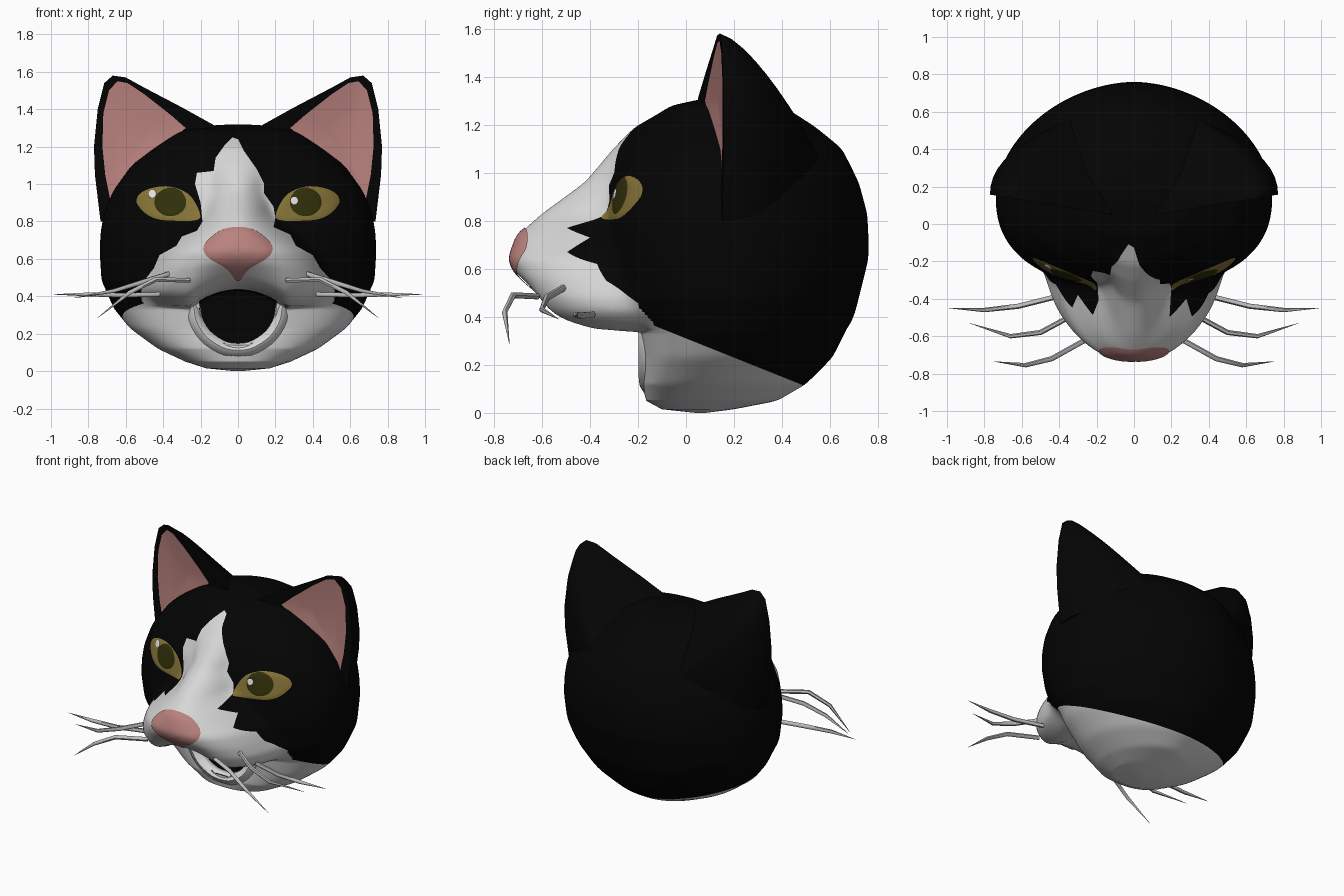
import bpy, bmesh, math
from mathutils import Vector
from mathutils.bvhtree import BVHTree

if "Cube" in bpy.data.objects:
    bpy.data.objects.remove(bpy.data.objects["Cube"])

def material(name, r, g, b):
    m = bpy.data.materials.new(name)
    m.diffuse_color = (r, g, b, 1)
    m.use_nodes = True
    m.node_tree.nodes["Principled BSDF"].inputs["Base Color"].default_value = m.diffuse_color
    return m

BLACK = material("black fur", .0012, .0012, .0012)
WHITE = material("white fur", .68, .68, .68)
PINK = material("pink skin", .49, .225, .21)
IRIS = material("olive iris", .24, .175, .04)
PUPIL = material("dark olive pupil", .032, .03, .003)
GREY = material("whisker grey", .5, .5, .5)
GLINT = material("eye glint", .8, .8, .8)

def smooth(ob, angle):
    bpy.ops.object.select_all(action='DESELECT')
    ob.select_set(True)
    bpy.context.view_layer.objects.active = ob
    if ob.type == 'CURVE':
        bpy.ops.object.convert(target='MESH')
    bpy.ops.object.shade_smooth_by_angle(angle=math.radians(angle))

def finish(name, bm, mats, angle):
    bmesh.ops.recalc_face_normals(bm, faces=bm.faces)
    me = bpy.data.meshes.new(name)
    bm.to_mesh(me)
    ob = bpy.data.objects.new(name, me)
    bpy.context.collection.objects.link(ob)
    for m in mats:
        me.materials.append(m)
    smooth(ob, angle)

def bridge(bm, a, b, mat=0):
    n = len(a)
    for i in range(n):
        f = bm.faces.new((a[i], a[(i + 1) % n], b[(i + 1) % n], b[i]))
        f.material_index = mat

def inside(x, z, poly):
    hit = False
    for (x1, z1), (x2, z2) in zip(poly, poly[1:] + poly[:1]):
        if (z1 > z) != (z2 > z) and x < x1 + (z - z1) * (x2 - x1) / (z2 - z1):
            hit = not hit
    return hit

def lerp_table(table, z):
    for p, q in zip(table, table[1:]):
        if z <= q[0]:
            t = (z - p[0]) / (q[0] - p[0])
            return [u + (v - u) * t for u, v in zip(p[1:], q[1:])]
    return table[-1][1:]

# Skull sections: height, half width, middle y, back y, front y
SKULL = [(0, .02, .06, .08, .04), (.015, .17, .06, .2, -.1), (.05, .28, .08, .38, -.165),
         (.12, .43, .1, .5, -.185), (.23, .58, .12, .61, -.185), (.33, .66, .14, .66, -.2),
         (.35, .67, .14, .67, -.21), (.38, .685, .14, .69, -.23), (.42, .7, .15, .705, -.27),
         (.48, .73, .15, .72, -.3), (.56, .735, .15, .74, -.32), (.64, .74, .15, .76, -.34),
         (.74, .735, .15, .76, -.34), (.83, .72, .15, .755, -.33), (.96, .67, .15, .72, -.31),
         (1.1, .57, .15, .65, -.25), (1.19, .45, .15, .54, -.18), (1.28, .32, .16, .4, -.06),
         (1.31, .2, .17, .27, .08), (1.32, .02, .17, .19, .15)]
# Muzzle sections: height, front y, half width, squareness
MUZZLE = [(.33, -.18, .3, 3), (.35, -.45, .42, 3), (.38, -.55, .46, 3), (.42, -.6, .5, 3),
          (.48, -.645, .5, 3), (.56, -.7, .47, 2.8), (.64, -.735, .44, 2.5), (.74, -.7, .34, 2.1),
          (.83, -.6, .23, 2), (.96, -.42, .2, 2), (1.1, -.3, .25, 2), (1.19, -.21, .25, 2),
          (1.28, -.04, .2, 2), (1.3, .2, .2, 2)]
# Outline of the white blaze and cheeks, seen from the front
BLAZE = [(-.03, 1.25), (0, 1.24), (.03, 1.18), (.1, 1.08), (.14, 1), (.14, .95), (.19, .88),
         (.2, .82), (.19, .77), (.28, .73), (.31, .67), (.4, .62), (.44, .55), (.52, .46),
         (.5, .3), (-.5, .3), (-.52, .46), (-.45, .55), (-.42, .62), (-.33, .67), (-.3, .72),
         (-.22, .75), (-.19, .8), (-.2, .9), (-.23, 1), (-.22, 1.06), (-.13, 1.07),
         (-.12, 1.14), (-.07, 1.21)]

def in_mouth(x, y, z):
    if not -.26 < y < -.05 or abs(x) > .2 or z > .5:
        return False
    return z > .33 or (x / .2) ** 2 + ((z - .33) / .19) ** 2 < 1

def cut(faces, co, no):
    geom = faces + list({e for f in faces for e in f.edges}) + list({v for f in faces for v in f.verts})
    bmesh.ops.bisect_plane(bm, geom=geom, plane_co=co, plane_no=no, dist=1e-5)

# Head: lofted sections with an open mouth
levels = [SKULL[-1][0]]
for p, q in zip(SKULL, SKULL[1:]):
    span = .28 if p[0] == .33 else max(abs(u - v) for u, v in zip(p, q))
    n = math.ceil(span / .014)
    levels += [p[0] + (q[0] - p[0]) * i / n for i in range(n)]
N = 320
bm = bmesh.new()
rings, mouth = [], set()
for z in sorted(levels):
    w, ym, yb, yf = lerp_table(SKULL, z)
    my, mw, mp = lerp_table(MUZZLE, z)
    ring = []
    for i in range(N):
        t = 2 * math.pi * i / N
        a = t - .4 * math.sin(t)
        s, c = abs(math.sin(a)), math.cos(a)
        d, e = (ym - yf, 2.4) if c > 0 else (yb - ym, 1.85)
        r = ((s / w) ** e + (abs(c) / d) ** e) ** (-1 / e)
        if c > 0 and z >= .33 and ym - my > .01:
            m = ((s / mw) ** mp + (c / (ym - my)) ** mp) ** (-1 / mp)
            r = (r ** 18 + m ** 18) ** (1 / 18)
        x, y, h = r * math.sin(a), ym - r * c, z
        if y < -.05 and abs(x) < .26:  # arched upper lip
            ramp = (z - .15) / .18 if z < .33 else (.6 - z) / .25
            h += .1 * (1 - (x / .26) ** 2) * min(1, max(0, ramp))
        hollow = in_mouth(x, y, h)
        v = bm.verts.new((x, y + (.12 if hollow else 0), h))
        if hollow:
            mouth.add(v)
        ring.append(v)
    rings.append(ring)
for a, b in zip(rings, rings[1:]):
    bridge(bm, a, b)
bm.faces.new(rings[0])
bm.faces.new(rings[-1])
soft = [v for v in bm.verts if not (abs(v.co.x) < .3 and -.3 < v.co.y < .1 and v.co.z < .5)]
for _ in range(8):
    bmesh.ops.smooth_vert(bm, verts=soft, factor=.5, use_axis_x=True, use_axis_y=True, use_axis_z=True)
dark = {f for f in bm.faces if any(v in mouth for v in f.verts)}
# clean colour edges around the throat and the blaze
mids = [(f, f.calc_center_median()) for f in bm.faces if f not in dark]
cut([f for f, c in mids if c.y > -.35 and (abs(c.x) > .28 or c.y > 0)], (0, 0, .31), (0, .4, 1))
for (x1, z1), (x2, z2) in zip(BLAZE, BLAZE[1:] + BLAZE[:1]):
    if min(z1, z2) > .45:
        near = []
        for f in bm.faces:
            c = f.verts[0].co
            if (c.y < -.05 and min(x1, x2) - .03 < c.x < max(x1, x2) + .03
                    and min(z1, z2) - .03 < c.z < max(z1, z2) + .03):
                near.append(f)
        cut(near, (x1, 0, z1), (z2 - z1, 0, x1 - x2))
for f in bm.faces:
    c = f.calc_center_median()
    white = c.z < .31 - .4 * c.y or (c.y < 0 and inside(c.x, c.z, BLAZE))
    f.material_index = int(white and f not in dark)
bmesh.ops.recalc_face_normals(bm, faces=bm.faces)
surface = BVHTree.FromBMesh(bm)
finish("head", bm, [BLACK, WHITE], 50)

# Thin plates laid on the face, with spline-rounded outlines
def plate(name, outline, mat, off):
    n = len(outline)
    mid = sum((Vector(p) for p in outline), Vector((0, 0))) / n
    pts = []
    for i in range(n):
        a, b, c, d = [Vector(outline[(i + k) % n]) for k in (-1, 0, 1, 2)]
        for t in (0, .25, .5, .75):
            pts.append(.5 * (2 * b + (c - a) * t + (2 * a - 5 * b + 4 * c - d) * t * t
                             + (3 * b - a - 3 * c + d) * t ** 3))
    bm = bmesh.new()
    last = None
    for k in range(8, 0, -1):
        ring = []
        for p in pts:
            q = mid + (p - mid) * k / 8
            hit, nor, _, _ = surface.ray_cast(Vector((q.x, -3, q.y)), Vector((0, 1, 0)))
            ring.append(bm.verts.new(hit + nor * (off if k < 8 else off - .003)))
        if last:
            bridge(bm, last, ring)
        last = ring
    bm.faces.new(last)
    finish(name, bm, [mat], 60)

def oval(cx, cz, rx, rz):
    return [(cx + rx * math.cos(k * math.pi / 5), cz + rz * math.sin(k * math.pi / 5)) for k in range(10)]

EYE = [(.2, .82), (.24, .803), (.32, .803), (.42, .81), (.49, .84), (.54, .9), (.52, .95),
       (.45, .98), (.36, .985), (.27, .95), (.22, .885)]
for side, s, glint in (("right", 1, (.3, .91)), ("left", -1, (-.455, .945))):
    plate(side + "_eye", [(s * x, z) for x, z in EYE], IRIS, .006)
    plate(side + "_pupil", oval(s * .36, .902, .088, .078), PUPIL, .008)
    plate(side + "_glint", oval(*glint, .02, .022), GLINT, .0095)
NOSE = [(0, .485), (.06, .55), (.16, .61), (.18, .67), (.1, .745), (0, .768)]
plate("nose", NOSE + [(-x, z) for x, z in NOSE[4:0:-1]], PINK, .008)

# Ears: pink hollow, black rim and a broad back that runs into the skull
EAR = [(.12, 1.31), (.3, 1.41), (.5, 1.515), (.6, 1.57), (.67, 1.58), (.715, 1.54), (.75, 1.4),
       (.77, 1.2), (.765, 1.05), (.735, .8), (.6, .8), (.4, .95), (.2, 1.12)]
INNER = [(.28, 1.3), (.36, 1.37), (.5, 1.48), (.59, 1.54), (.645, 1.55), (.69, 1.5), (.72, 1.38),
         (.725, 1.2), (.71, 1.05), (.68, .9), (.63, .94), (.51, 1.08), (.39, 1.2)]
for side, s in (("right", 1), ("left", -1)):
    bm = bmesh.new()
    def ear_ring(outline, t=0, dy=0):
        wx, wz = 1 - t ** 2.2, 1 - t ** 1.45
        return [bm.verts.new((s * (.2 + (x - .2) * wx), (.03 + .165 * x + dy) * (1 - t) + .62 * t,
                              .95 + (z - .95) * wz)) for x, z in outline]
    last = ear_ring(EAR)
    pink = ear_ring(INNER, 0, .003)
    hollow = ear_ring([(.58 + (x - .58) * .5, 1.25 + (z - 1.25) * .5) for x, z in INNER], 0, .025)
    bridge(bm, last, pink, 0)
    bridge(bm, pink, hollow, 1)
    bm.faces.new(hollow).material_index = 1
    for k in range(1, 10):
        ring = ear_ring(EAR, k / 10)
        bridge(bm, last, ring, 0)
        last = ring
    bm.faces.new(last)
    finish(side + "_ear", bm, [BLACK, PINK], 45)

# Tubes: whiskers and lower lip
def tube(name, points, radius, mat, taper):
    cu = bpy.data.curves.new(name, 'CURVE')
    cu.dimensions, cu.use_fill_caps = '3D', True
    cu.bevel_depth, cu.bevel_resolution, cu.resolution_u = radius, 1, 4
    sp = cu.splines.new('BEZIER')
    sp.bezier_points.add(len(points) - 1)
    for bp, p, r in zip(sp.bezier_points, points, (1, 1, .85, .05) if taper else [1] * len(points)):
        bp.co, bp.radius = p, r
        bp.handle_left_type = bp.handle_right_type = 'VECTOR' if taper else 'AUTO'
    cu.materials.append(mat)
    ob = bpy.data.objects.new(name, cu)
    bpy.context.collection.objects.link(ob)
    smooth(ob, 60)

WHISKERS = {"rear": [(.42, -.39, .41), (.62, -.44, .405), (.8, -.46, .41), (.99, -.45, .41)],
            "middle": [(.37, -.51, .52), (.5, -.58, .48), (.66, -.6, .43), (.88, -.53, .39)],
            "front": [(.26, -.62, .485), (.44, -.72, .49), (.58, -.755, .42), (.75, -.735, .285)]}
for side, s in (("right", 1), ("left", -1)):
    for place, pts in WHISKERS.items():
        tube(f"{side}_{place}_whisker", [(s * x, y, z) for x, y, z in pts], .014, GREY, True)
LIP = [(.24, -.155, .36), (.215, -.155, .25), (.125, -.155, .15), (0, -.15, .112)]
tube("lower_lip", LIP + [(-x, y, z) for x, y, z in LIP[2::-1]], .042, WHITE, False)
